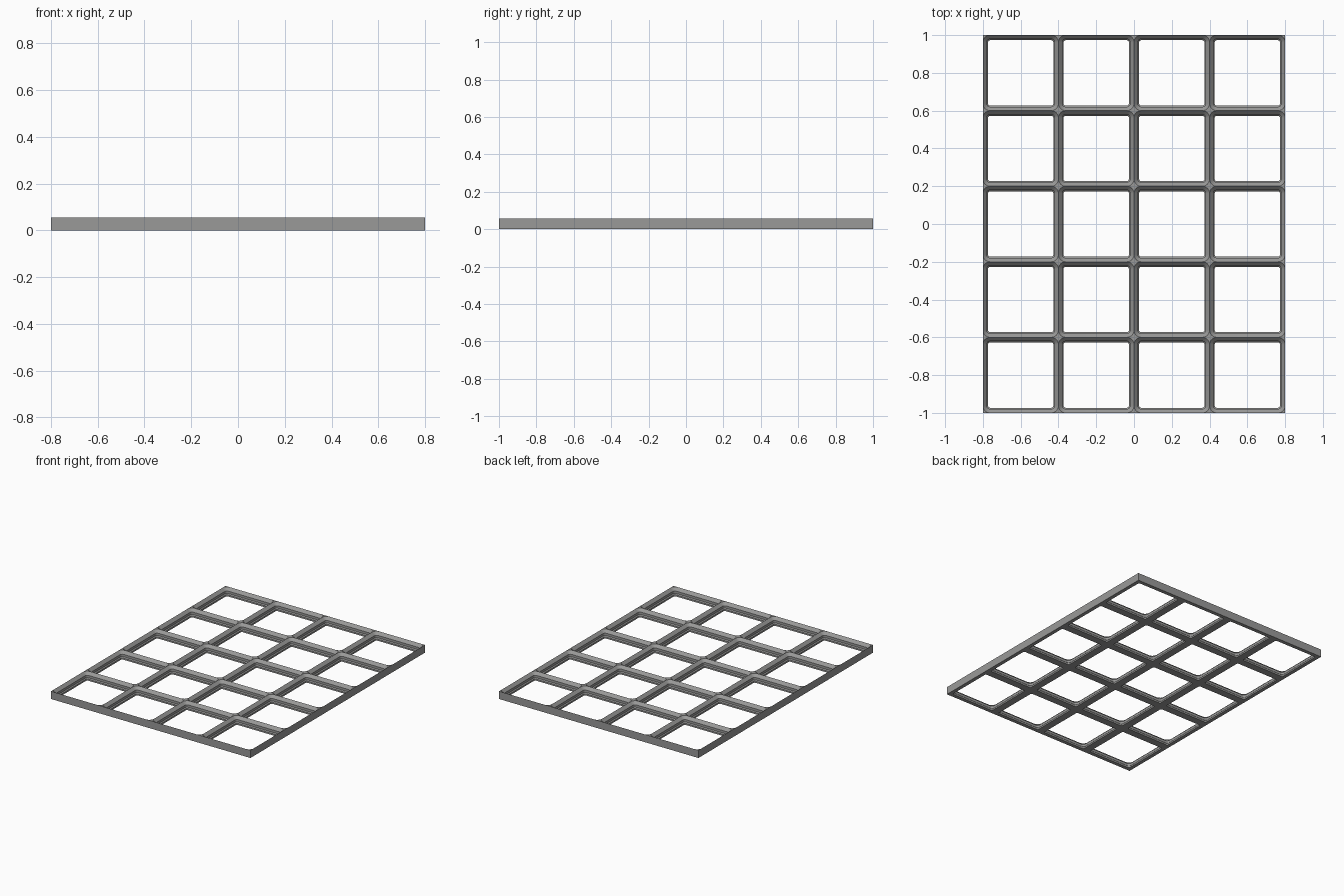
import bpy, bmesh, math

if "Cube" in bpy.data.objects:
    bpy.data.objects.remove(bpy.data.objects["Cube"])

S = 2 / 210            # millimetres to units
PITCH = 42
NX, NY = 4, 5
HEIGHT = 5.85
SEG = 8                # segments per rounded corner

# pocket wall profile: (inset from cell edge, height)
PROFILE = [(0, HEIGHT), (2.15, 3.7), (2.15, 1.9), (2.85, 1.2), (2.85, 0)]
RADIUS = 4


def ring(bm, cx, cy, inset, z):
    """Rounded square loop, counter-clockwise."""
    c = PITCH / 2 - RADIUS
    r = RADIUS - inset
    verts = []
    for k in range(4):
        mid = math.radians(45 + 90 * k)
        sx, sy = math.copysign(1, math.cos(mid)), math.copysign(1, math.sin(mid))
        for i in range(SEG + 1):
            a = math.radians(90 * k + 90 * i / SEG)
            verts.append(bm.verts.new(((cx + sx * c + r * math.cos(a)) * S,
                                       (cy + sy * c + r * math.sin(a)) * S, z * S)))
    return verts


def bridge(bm, a, b):
    n = len(a)
    for i in range(n):
        j = (i + 1) % n
        bm.faces.new((a[i], a[j], b[j], b[i]))


def corners(bm, loop, cx, cy, z):
    """Flat fillers between the rounded loop and the square cell corner."""
    h = PITCH / 2
    for k, (sx, sy) in enumerate([(1, 1), (-1, 1), (-1, -1), (1, -1)]):
        tip = bm.verts.new(((cx + sx * h) * S, (cy + sy * h) * S, z * S))
        arc = loop[k * (SEG + 1):(k + 1) * (SEG + 1)]
        for i in range(SEG):
            bm.faces.new((tip, arc[i + 1], arc[i]))


bm = bmesh.new()

# grid of pockets
for ix in range(NX):
    for iy in range(NY):
        cx = (ix - (NX - 1) / 2) * PITCH
        cy = (iy - (NY - 1) / 2) * PITCH
        rings = [ring(bm, cx, cy, d, z) for d, z in PROFILE]
        rings.append(ring(bm, cx, cy, 0, 0))      # underside outline
        for a, b in zip(rings, rings[1:]):
            bridge(bm, a, b)
        corners(bm, rings[0], cx, cy, HEIGHT)
        corners(bm, rings[-1], cx, cy, 0)
bmesh.ops.remove_doubles(bm, verts=bm.verts, dist=1e-5)

# outer side walls
top = [e for e in bm.edges if e.is_boundary and all(v.co.z > HEIGHT * S / 2 for v in e.verts)]
new = bmesh.ops.extrude_edge_only(bm, edges=top)["geom"]
for v in new:
    if isinstance(v, bmesh.types.BMVert):
        v.co.z = 0
bmesh.ops.remove_doubles(bm, verts=bm.verts, dist=1e-5)
bmesh.ops.recalc_face_normals(bm, faces=bm.faces)

mesh = bpy.data.meshes.new("grid_baseplate")
bm.to_mesh(mesh)
bm.free()
plate = bpy.data.objects.new("grid_baseplate", mesh)
bpy.context.collection.objects.link(plate)

grey = bpy.data.materials.new("mid_grey")
grey.diffuse_color = (0.32, 0.32, 0.315, 1)
grey.use_nodes = True
grey.node_tree.nodes["Principled BSDF"].inputs["Base Color"].default_value = grey.diffuse_color
mesh.materials.append(grey)

bpy.context.view_layer.objects.active = plate
plate.select_set(True)
bpy.ops.object.shade_smooth_by_angle(angle=math.radians(30))
